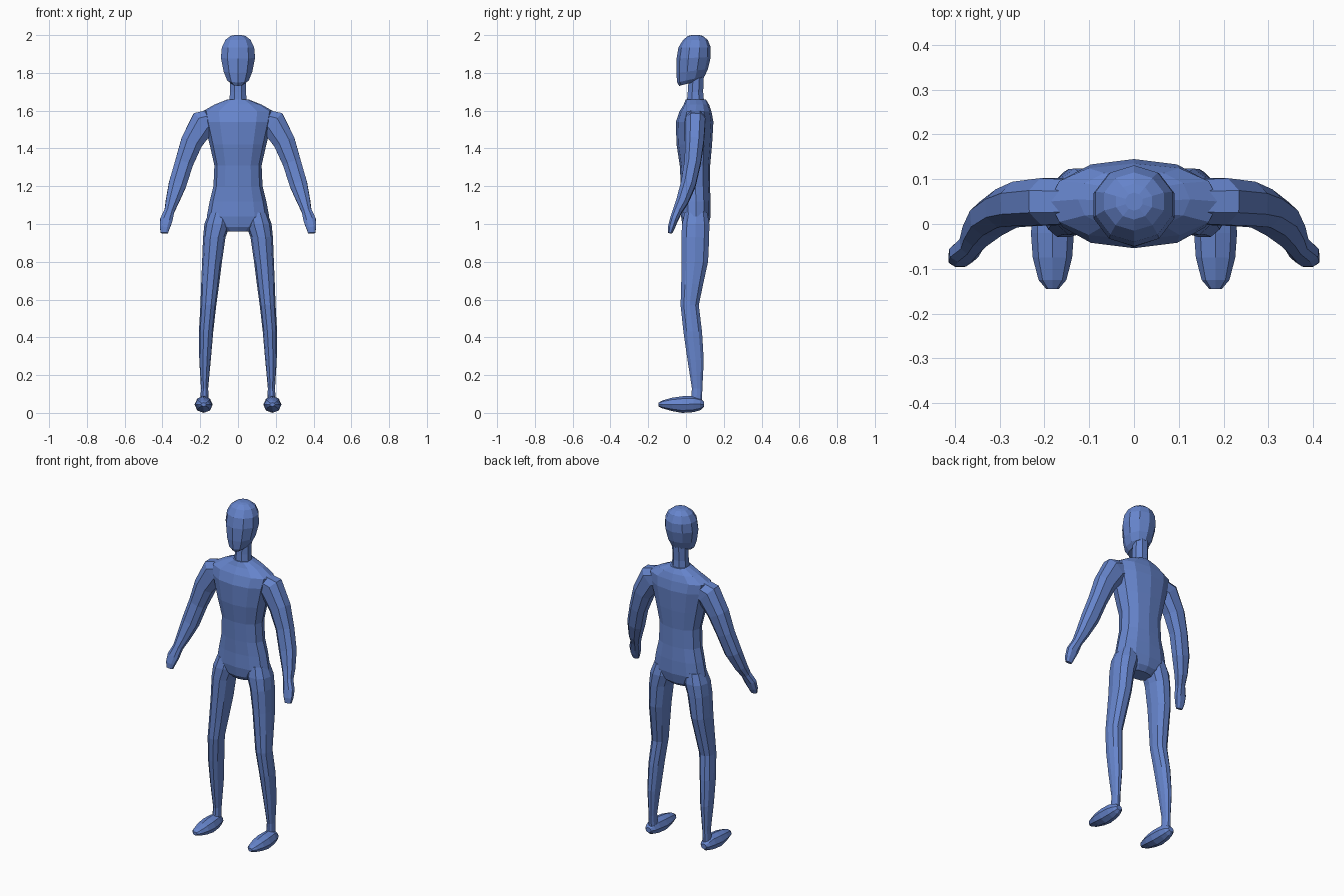
import bpy, bmesh, math
from mathutils import Vector

blue = bpy.data.materials.new("soft blue")
blue.diffuse_color = (0.133, 0.233, 0.604, 1)


def loft(name, rings, n, mirror=False, power=1.0, phase=0.0):
    """Skin a list of (centre, half-axis u, half-axis v) rings into a closed tube."""
    bm = bmesh.new()
    loops = []
    for c, u, v in rings:
        loop = []
        for i in range(n):
            a = math.tau * (i + phase) / n
            ca, sa = math.cos(a), math.sin(a)
            ca = math.copysign(abs(ca) ** power, ca)
            sa = math.copysign(abs(sa) ** power, sa)
            loop.append(bm.verts.new(c + u * ca + v * sa))
        loops.append(loop)
    for a, b in zip(loops, loops[1:]):
        for i in range(n):
            j = (i + 1) % n
            bm.faces.new((a[i], a[j], b[j], b[i]))
    bm.faces.new(loops[0])
    bm.faces.new(loops[-1])
    bmesh.ops.recalc_face_normals(bm, faces=bm.faces)
    mesh = bpy.data.meshes.new(name)
    bm.to_mesh(mesh)
    bm.free()
    mesh.materials.append(blue)
    ob = bpy.data.objects.new(name, mesh)
    bpy.context.collection.objects.link(ob)
    if mirror:
        ob.modifiers.new("Mirror", 'MIRROR').use_mirror_merge = False
    return ob


def level(z, x0, x1, y0, y1, tilt=0.0):
    """Horizontal ring from its extents; tilt raises the back edge."""
    return (Vector(((x0 + x1) / 2, (y0 + y1) / 2, z)),
            Vector(((x1 - x0) / 2, 0, 0)),
            Vector((0, (y1 - y0) / 2, tilt)))


def along_path(points):
    """Rings square to a path of (x, y, z, half width, half depth)."""
    cs = [Vector(p[:3]) for p in points]
    out = []
    for i, p in enumerate(points):
        t = (cs[min(i + 1, len(cs) - 1)] - cs[max(i - 1, 0)]).normalized()
        v = Vector((0, 1, 0))
        v = (v - t * v.dot(t)).normalized()
        out.append((cs[i], v.cross(t) * p[3], v * p[4]))
    return out


# Torso: z, half width, front, back
torso = [(0.96, 0.07, 0.0, 0.09), (0.985, 0.105, -0.018, 0.118),
         (1.04, 0.165, -0.026, 0.13), (1.12, 0.15, -0.024, 0.13),
         (1.20, 0.13, -0.027, 0.127), (1.31, 0.125, -0.033, 0.128),
         (1.42, 0.15, -0.05, 0.138), (1.54, 0.18, -0.054, 0.145),
         (1.595, 0.19, -0.035, 0.135), (1.632, 0.125, -0.012, 0.122),
         (1.66, 0.055, -0.002, 0.105)]
loft("torso", [level(z, -w, w, f, b) for z, w, f, b in torso], 12, power=0.9)

# Neck
loft("neck", [level(1.64, -0.052, 0.052, 0.0, 0.1),
              level(1.70, -0.045, 0.045, 0.006, 0.094),
              level(1.79, -0.046, 0.046, 0.012, 0.098)], 8, phase=0.5)

# Head: z, half width, front, back, tilt of ring
head = [(1.745, 0.036, -0.036, 0.07, 0.014), (1.765, 0.06, -0.047, 0.098, 0.016),
        (1.81, 0.08, -0.051, 0.116, 0.01), (1.88, 0.095, -0.05, 0.131, 0.004),
        (1.935, 0.09, -0.04, 0.131, 0), (1.975, 0.07, -0.015, 0.115, 0),
        (1.995, 0.042, 0.01, 0.09, 0), (2.0, 0.02, 0.03, 0.07, 0)]
loft("head", [level(z, -w, w, f, b, t) for z, w, f, b, t in head], 10, phase=0.5)

# Arms with hands
arm = [(0.12, 0.05, 1.555, 0.06, 0.052), (0.185, 0.05, 1.535, 0.076, 0.056),
       (0.245, 0.045, 1.435, 0.062, 0.053), (0.285, 0.035, 1.325, 0.052, 0.046),
       (0.32, 0.012, 1.21, 0.05, 0.042), (0.348, -0.02, 1.12, 0.037, 0.034),
       (0.363, -0.045, 1.07, 0.028, 0.026), (0.38, -0.065, 1.02, 0.035, 0.022),
       (0.388, -0.078, 0.98, 0.028, 0.019), (0.39, -0.085, 0.952, 0.02, 0.012)]
loft("arms", along_path(arm), 8, mirror=True, phase=0.5, power=0.85)

# Legs: z, inner x, outer x, front, back
leg = [(1.06, 0.04, 0.155, -0.01, 0.115), (1.0, 0.04, 0.178, -0.024, 0.127),
       (0.93, 0.066, 0.185, -0.028, 0.126), (0.80, 0.085, 0.19, -0.027, 0.12),
       (0.68, 0.1, 0.195, -0.028, 0.093), (0.57, 0.115, 0.199, -0.031, 0.07),
       (0.43, 0.131, 0.207, -0.016, 0.087), (0.28, 0.144, 0.205, 0.006, 0.096),
       (0.13, 0.158, 0.196, 0.03, 0.088), (0.06, 0.155, 0.2, 0.025, 0.085)]
loft("legs", [level(*r) for r in leg], 10, mirror=True, power=0.9)

# Feet: y, bottom, top, half width
foot = [(-0.145, 0.034, 0.054, 0.014), (-0.125, 0.024, 0.066, 0.031),
        (-0.075, 0.01, 0.08, 0.044), (-0.02, 0.0, 0.088, 0.048),
        (0.04, 0.004, 0.09, 0.042), (0.075, 0.014, 0.078, 0.033),
        (0.094, 0.03, 0.06, 0.018)]
loft("feet", [(Vector((0.182, y, (b + t) / 2)), Vector((w, 0, 0)),
               Vector((0, 0, (t - b) / 2))) for y, b, t, w in foot], 8, mirror=True)
